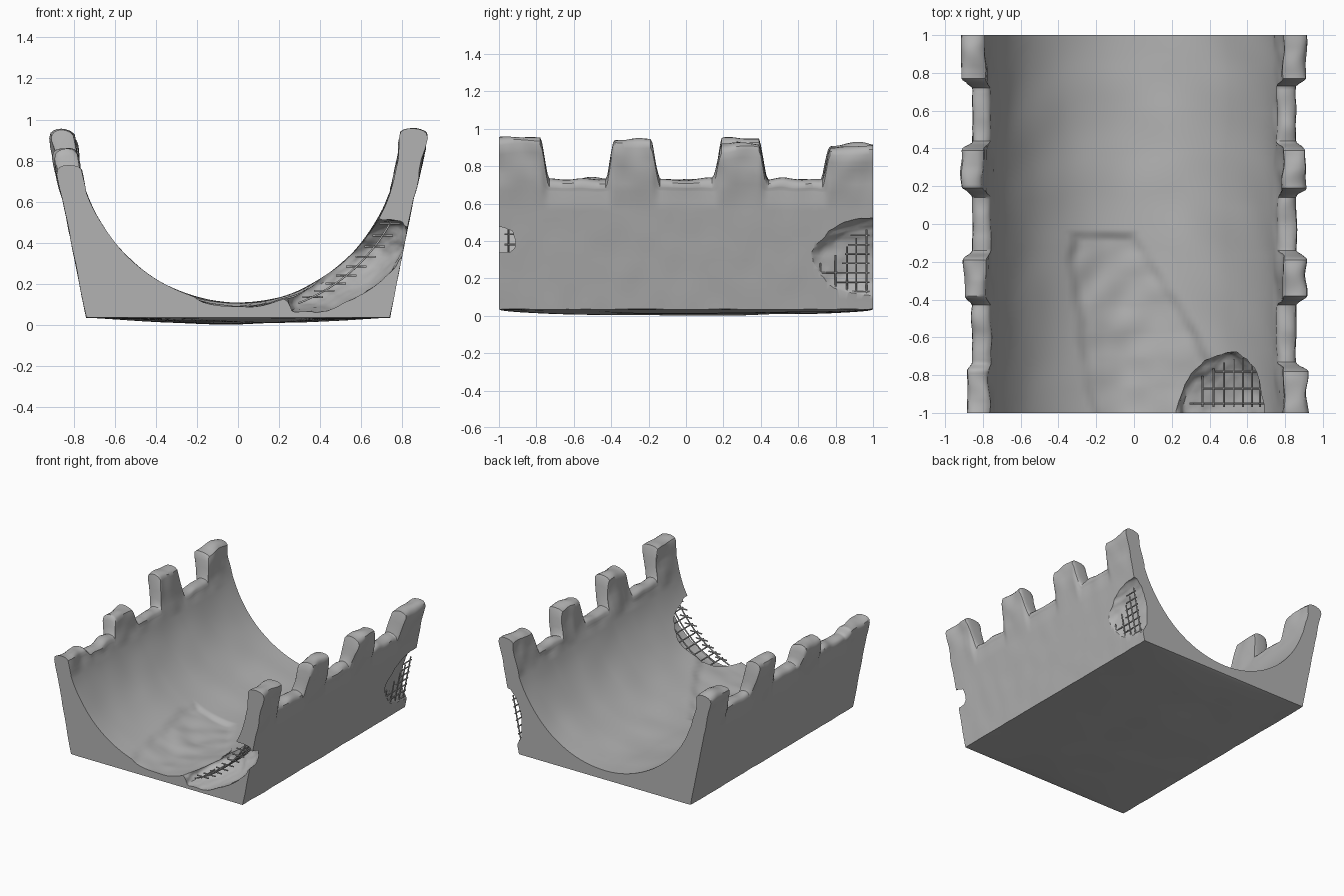
import bpy, bmesh, math
from mathutils import Vector, Matrix, noise

cube = bpy.data.objects.get("Cube")
if cube:
    bpy.data.objects.remove(cube, do_unlink=True)

concrete = bpy.data.materials.new("grey concrete")
concrete.use_nodes = True
GREY = (0.45, 0.45, 0.45, 1)
concrete.diffuse_color = GREY
concrete.node_tree.nodes["Principled BSDF"].inputs["Base Color"].default_value = GREY

STATIONS, FLOOR = 200, 80
SPLIT = 0.68                       # height where the wall tops begin
VALLEY = 0.745
EDGES = [(-1.2, -0.75), (-0.41, -0.16), (0.16, 0.42), (0.74, 1.2)]
HEIGHTS = {1: (0.975, 0.955, 0.94, 0.92), -1: (0.79, 0.87, 0.965, 0.93)}


def smooth(t):
    t = max(0.0, min(1.0, t))
    return t * t * (3 - 2 * t)


def mix(a, b, t):
    return a + (b - a) * t


def inner(angle, a=0.79, b=0.83):
    return a * math.sin(angle), 0.95 - b * math.cos(angle)


def inner_x(z):
    return 0.79 * math.sqrt(max(0, 1 - ((0.95 - z) / 0.83) ** 2))


def outer_x(z):
    return 0.74 + 0.2 * (z - 0.05)


def rough(x, y, z, size, scale):
    v = noise.noise_vector(Vector((x, y, z)) * scale) * size
    return Vector((x + v.x, y, z + v.z))


def tooth(y, side):
    """Wall height and how far the station is inside a merlon."""
    y += 0.012 * noise.noise(Vector((side * 3, y * 9, 0)))
    best, inside = VALLEY, 0
    for (a, b), h in zip(EDGES, HEIGHTS[side]):
        t = smooth((min(y - a, b - y) + 0.02) / 0.05)
        if t > inside:
            best, inside = mix(VALLEY, h, t), t
    return best + 0.012 * noise.noise(Vector((side * 5, y * 7, 2))), inside


def wall(y, side):
    """Points from the inside face over the top and down the outside."""
    h, bulge = tooth(y, side)
    r = 0.045
    zs = [mix(SPLIT, h - r, i / 5) for i in range(6)]
    pts = [(inner_x(z), z) for z in zs]
    grow = mix(-0.012, 0.004, bulge)
    out = [(outer_x(z) + grow * smooth((z - 0.5) / 0.2), z) for z in zs]
    a, b = pts[-1][0], out[-1][0]
    for i in range(1, 8):
        t = math.pi * i / 8
        pts.append(((a + b) / 2 - (b - a) / 2 * math.cos(t), h - r + r * math.sin(t) ** 0.7))
    pts += out[::-1]
    pts += [(outer_x(z), z) for z in (mix(SPLIT, 0.05, i / 12) for i in range(1, 13))]
    result = []
    for x, z in pts:
        size = 0.003 + 0.013 * smooth((z - 0.6) / 0.2)
        result.append(rough(side * x, y, z, size, 8))
    return result


def floor(y):
    """Round channel with a shallow broken patch at the front."""
    limit = math.acos((0.95 - SPLIT) / 0.83)
    pts = []
    for i in range(1, FLOOR):
        x, z = inner(mix(-limit, limit, i / FLOOR))
        wob = 0.03 * noise.noise(Vector((x * 6, y * 6, 1)))
        left = x - (-0.36 + 0.16 * max(0, -y - 0.2)) + wob
        right = 0.05 + 0.6 * (-y - 0.1) - x + wob
        dent = smooth(min(left, right, -y - 0.03) / 0.06)
        z -= dent * (0.018 + 0.012 * noise.noise(Vector((x * 7, y * 7, 4))))
        pts.append(rough(x, y, z, 0.006, 4))
    return pts


def underside(y):
    pts = []
    for i in range(1, 32):
        x = mix(0.74, -0.74, i / 32)
        sag = (1 - (abs(x) / 0.74) ** 1.5) * math.sqrt(max(0, 1 - y * y))
        bump = 0.008 * noise.noise(Vector((x * 3, y * 3, 7)))
        pts.append(Vector((x, y, 0.05 - sag * (0.033 + bump))))
    return pts


def add_object(name, bm):
    bm.normal_update()
    bmesh.ops.recalc_face_normals(bm, faces=bm.faces)
    if bm.calc_volume(signed=True) < 0:
        bmesh.ops.reverse_faces(bm, faces=bm.faces)
    mesh = bpy.data.meshes.new(name)
    bm.to_mesh(mesh)
    bm.free()
    mesh.materials.append(concrete)
    ob = bpy.data.objects.new(name, mesh)
    bpy.context.collection.objects.link(ob)
    return ob


def select(ob):
    bpy.ops.object.select_all(action='DESELECT')
    ob.select_set(True)
    bpy.context.view_layer.objects.active = ob


# Channel body: closed cross-sections joined along its length
bm = bmesh.new()
rings = []
for j in range(STATIONS + 1):
    y = mix(-1, 1, j / STATIONS)
    section = floor(y) + wall(y, 1) + underside(y) + wall(y, -1)[::-1]
    rings.append([bm.verts.new(p) for p in section])
for a, b in zip(rings, rings[1:]):
    for i in range(len(a)):
        bm.faces.new((a[i - 1], a[i], b[i], b[i - 1]))
ends = [bm.faces.new(rings[0][::-1]), bm.faces.new(rings[-1])]
bm.normal_update()
bmesh.ops.triangulate(bm, faces=ends)
low = min(v.co.z for v in bm.verts)
bmesh.ops.translate(bm, verts=bm.verts, vec=(0, 0, -low))
body = add_object("channel_body", bm)


# Broken corners, cut with rough ellipsoids
def bite(centre, radii, tilt):
    bm = bmesh.new()
    bmesh.ops.create_icosphere(bm, subdivisions=5, radius=1)
    for v in bm.verts:
        v.co *= 1 + 0.07 * noise.noise(v.co * 2.5) + 0.03 * noise.noise(v.co * 7)
    place = Matrix.Translation(centre) @ Matrix.Rotation(tilt, 4, 'Y') @ Matrix.Diagonal((*radii, 1))
    bmesh.ops.transform(bm, matrix=place, verts=bm.verts)
    cutter = add_object("corner_cutter", bm)
    cutter.hide_render = True
    select(body)
    mod = body.modifiers.new("broken corner", 'BOOLEAN')
    mod.operation, mod.object = 'DIFFERENCE', cutter
    # Use the first solver that keeps the body whole
    for solver in ('EXACT', 'MANIFOLD', 'FLOAT'):
        mod.solver = solver
        graph = bpy.context.evaluated_depsgraph_get()
        if len(body.evaluated_get(graph).data.polygons) > 10000:
            bpy.ops.object.modifier_apply(modifier=mod.name)
            break
    else:
        body.modifiers.remove(mod)
    bpy.data.objects.remove(cutter, do_unlink=True)


bite((0.53, -1.02, 0.29), (0.345, 0.34, 0.165), -math.radians(32))
bite((0.86, 1.0, 0.27), (0.145, 0.37, 0.25), 0)
select(body)
bpy.ops.object.shade_smooth_by_angle(angle=math.radians(35))


# Exposed reinforcing bars
def bars(name, paths):
    curve = bpy.data.curves.new(name, 'CURVE')
    curve.dimensions = '3D'
    curve.bevel_depth, curve.bevel_resolution = 0.005, 1
    curve.use_fill_caps = True
    for path in paths:
        spline = curve.splines.new('POLY')
        spline.points.add(len(path) - 1)
        for point, co in zip(spline.points, path):
            point.co = (*co, 1)
    curve.materials.append(concrete)
    ob = bpy.data.objects.new(name, curve)
    bpy.context.collection.objects.link(ob)
    select(ob)
    bpy.ops.object.convert(target='MESH')


def mesh_point(angle, y):
    x, z = inner(math.radians(angle), 0.86, 0.9)
    return x, y, z


paths = []
for k, y in enumerate((-0.95, -0.87, -0.78)):
    paths.append([mesh_point(a, y) for a in range(20 + 5 * k, 62 - 2 * k, 2)])
for k in range(9):
    angle = 25 + 4.3 * k
    reach = -0.71 - 0.006 * (k - 4) ** 2
    paths.append([mesh_point(angle, -0.97), mesh_point(angle, reach)])
    x, y, z = mesh_point(angle, -0.95)
    paths.append([(x - 0.05, y, z), (x + 0.05, y, z)])
bars("front_rebar", paths)

paths = []
for k, y in enumerate((0.72, 0.8, 0.86, 0.91, 0.965)):
    low, high = (0.15, 0.28) if k == 0 else (0.12, 0.28 + 0.045 * k)
    paths.append([(outer_x(z) - 0.008, y, z) for z in (low, high)])
for k in range(7):
    z = 0.13 + 0.05 * k
    start = 0.7 if k == 2 else 0.79 + 0.015 * k
    x = outer_x(z) - 0.008
    paths.append([(x, start, z), (x, 0.98, z)])
bars("back_rebar", paths)
